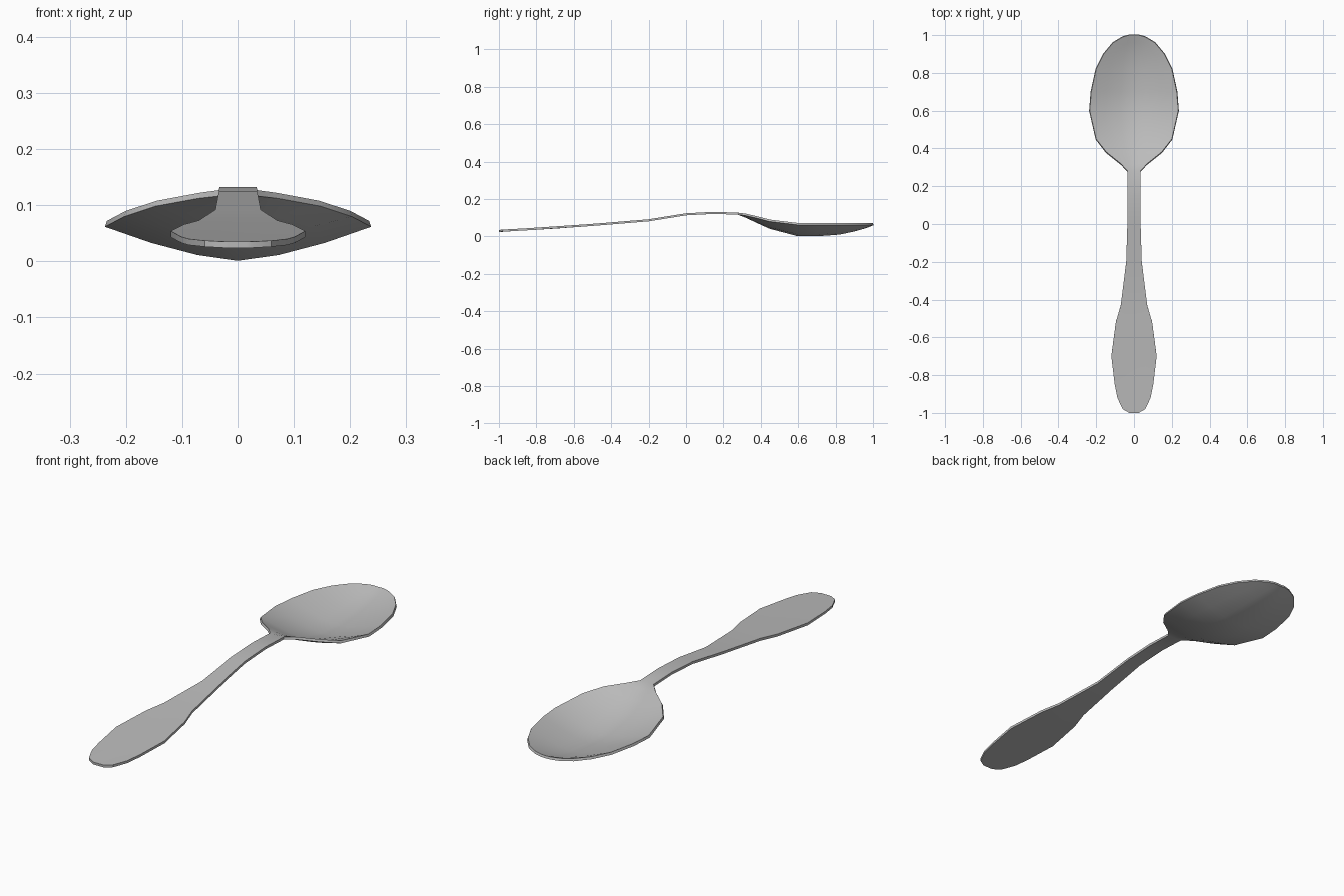
import bpy
import bmesh

cube = bpy.data.objects.get("Cube")
if cube:
    bpy.data.objects.remove(cube, do_unlink=True)

steel = bpy.data.materials.new("brushed steel")
steel.use_nodes = True
GREY = (0.5, 0.5, 0.5, 1)
steel.diffuse_color = GREY
steel.node_tree.nodes["Principled BSDF"].inputs["Base Color"].default_value = GREY

# Stations along the spoon: y, half width, edge height, centre height
HANDLE = [
    (-1.0, 0.025, 0.035, 0.035), (-0.98, 0.06, 0.037, 0.036),
    (-0.92, 0.088, 0.04, 0.04), (-0.85, 0.102, 0.044, 0.044),
    (-0.7, 0.12, 0.054, 0.053), (-0.52, 0.096, 0.066, 0.066),
    (-0.43, 0.07, 0.073, 0.073), (-0.2, 0.041, 0.092, 0.092),
    (0.0, 0.035, 0.124, 0.124), (0.15, 0.034, 0.132, 0.132),
]
BOWL = [
    (0.28, 0.034, 0.127, 0.127), (0.32, 0.07, 0.122, 0.112),
    (0.38, 0.145, 0.108, 0.084), (0.45, 0.2, 0.09, 0.052),
    (0.6, 0.234, 0.072, 0.012), (0.7, 0.226, 0.071, 0.012),
    (0.82, 0.2, 0.071, 0.021), (0.9, 0.16, 0.071, 0.038),
    (0.96, 0.11, 0.071, 0.055), (0.99, 0.06, 0.071, 0.067),
    (1.0, 0.025, 0.071, 0.07),
]
ACROSS = (-1, -0.65, -0.3, 0, 0.3, 0.65, 1)


def loft(name, stations, thickness):
    """Skin a curved sheet across the stations, then thicken it downward."""
    bm = bmesh.new()
    rows = []
    for y, half, edge, centre in stations:
        rows.append([bm.verts.new((half * t, y, centre + (edge - centre) * abs(t) ** 1.5))
                     for t in ACROSS])
    for a, b in zip(rows, rows[1:]):
        for i in range(len(ACROSS) - 1):
            bm.faces.new((a[i], a[i + 1], b[i + 1], b[i]))
    mesh = bpy.data.meshes.new(name)
    bm.to_mesh(mesh)
    bm.free()
    mesh.materials.append(steel)
    obj = bpy.data.objects.new(name, mesh)
    bpy.context.collection.objects.link(obj)
    solid = obj.modifiers.new("thickness", "SOLIDIFY")
    solid.thickness = thickness
    solid.offset = -1
    bpy.ops.object.select_all(action="DESELECT")
    obj.select_set(True)
    bpy.context.view_layer.objects.active = obj
    bpy.ops.object.modifier_apply(modifier=solid.name)
    bpy.ops.object.shade_smooth_by_angle(angle=0.6)


# Handle and bowl form one continuous sheet
loft("spoon", HANDLE + BOWL, 0.011)
